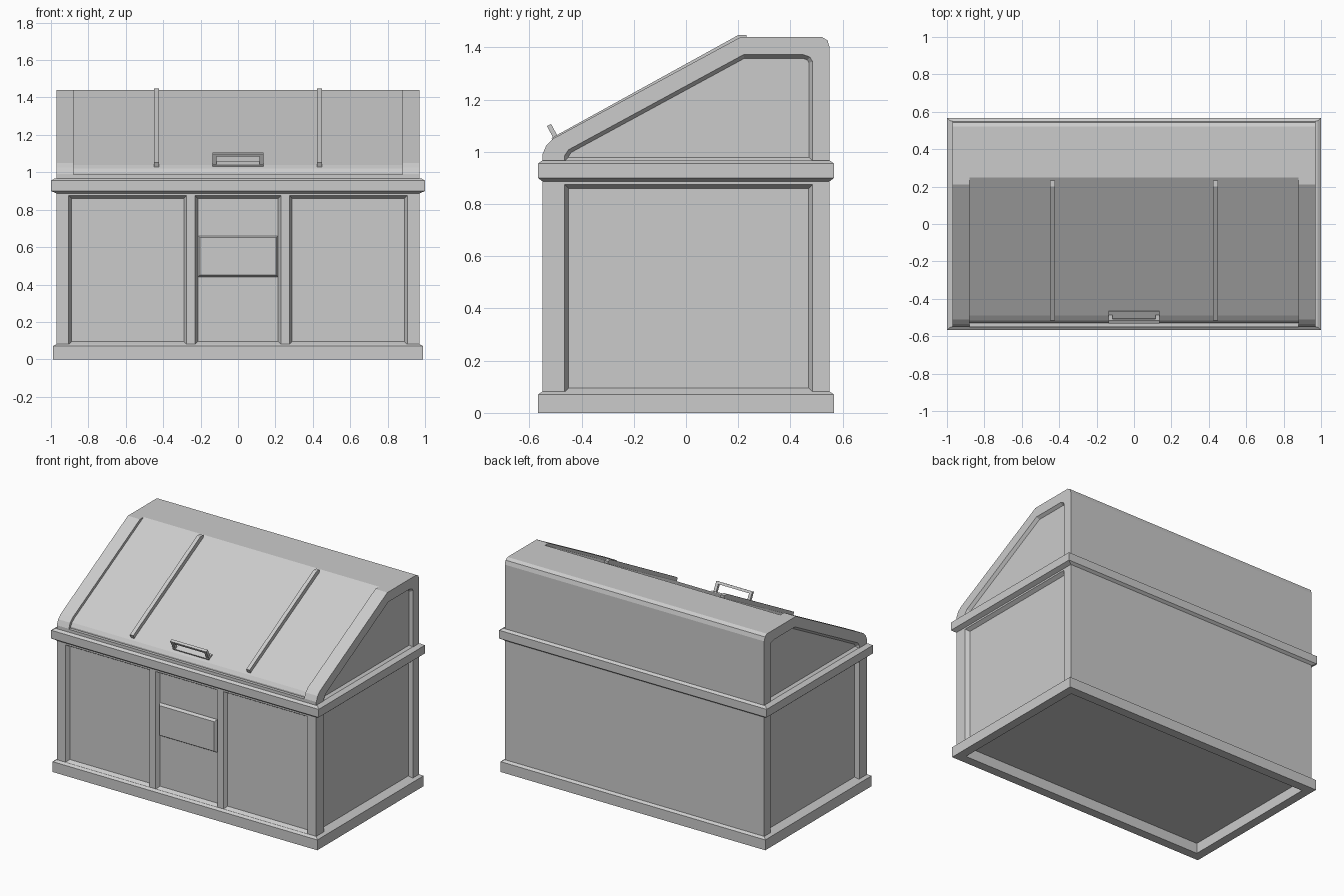
import bpy, bmesh
from mathutils import Vector

old = bpy.data.objects.get("Cube")
if old:
    bpy.data.objects.remove(old, do_unlink=True)

grey = bpy.data.materials.new("plain_grey")
grey.use_nodes = True
COLOR = (0.6, 0.6, 0.6, 1)
grey.diffuse_color = COLOR
grey.node_tree.nodes["Principled BSDF"].inputs["Base Color"].default_value = COLOR


def loft(name, rings):
    """Closed solid skinned through rings of equal point count."""
    bm = bmesh.new()
    loops = [[bm.verts.new(p) for p in ring] for ring in rings]
    n = len(loops[0])
    for a, b in zip(loops, loops[1:]):
        for i in range(n):
            j = (i + 1) % n
            bm.faces.new((a[i], a[j], b[j], b[i]))
    bm.faces.new(loops[0])
    bm.faces.new(loops[-1])
    bmesh.ops.recalc_face_normals(bm, faces=bm.faces)
    mesh = bpy.data.meshes.new(name)
    bm.to_mesh(mesh)
    bm.free()
    mesh.materials.append(grey)
    obj = bpy.data.objects.new(name, mesh)
    bpy.context.collection.objects.link(obj)
    return obj


def rect(a0, a1, b0, b1):
    return [(a0, b0), (a1, b0), (a1, b1), (a0, b1)]


def slabs(name, levels):
    """Stack of centred rectangles given as (half x, half y, z)."""
    return loft(name, [[(x, y, z) for x, y in rect(-hx, hx, -hy, hy)]
                       for hx, hy, z in levels])


def prism(name, profile, x0, x1):
    """Side profile (y, z) extruded along x."""
    return loft(name, [[(x, y, z) for y, z in profile] for x in (x0, x1)])


def inset(poly, d):
    """Shrink a convex counter-clockwise polygon by d."""
    pts = [Vector(p) for p in poly]
    out = []
    for i, p in enumerate(pts):
        u = (p - pts[i - 1]).normalized()
        v = (pts[(i + 1) % len(pts)] - p).normalized()
        n1, n2 = Vector((-u.y, u.x)), Vector((-v.y, v.x))
        out.append(p + (n1 + n2) * d / (1 + n1.dot(n2)))
    return out


def recess_cutter(poly, place, depth, bevel):
    """Bevelled pocket; place(a, b, d) maps to a point d below the surface."""
    steps = ((poly, -0.05), (poly, 0), (inset(poly, bevel), depth))
    return loft("cutter", [[place(a, b, d) for a, b in ring] for ring, d in steps])


def carve(obj, cutters):
    for c in cutters:
        c.hide_render = True
        mod = obj.modifiers.new("cut", "BOOLEAN")
        mod.operation = "DIFFERENCE"
        mod.solver = "EXACT"
        mod.object = c
    dg = bpy.context.evaluated_depsgraph_get()
    mesh = bpy.data.meshes.new_from_object(obj.evaluated_get(dg))
    obj.modifiers.clear()
    obj.data = mesh
    for c in cutters:
        bpy.data.objects.remove(c, do_unlink=True)


HX, HY = 0.97, 0.55


def on_front(a, b, d):
    return (a, -HY + d, b)


def on_side(s):
    return lambda a, b, d: (s * (HX - d), a, b)


# Plinth, hollow underneath
plinth = slabs("plinth", [(0.99, 0.567, 0), (0.99, 0.567, 0.07), (0.97, 0.55, 0.082)])
carve(plinth, [slabs("cutter", [(0.93, 0.505, -0.1), (0.93, 0.505, 0.07)])])

# Cabinet body with three front bays and a panel on each side
body = slabs("body", [(HX, HY, 0.076), (HX, HY, 0.9)])
bays = [(-0.905, -0.275), (-0.23, 0.23), (0.275, 0.905)]
cuts = [recess_cutter(rect(a, b, 0.08, 0.875), on_front, 0.025, 0.015) for a, b in bays]
cuts += [recess_cutter(rect(-0.465, 0.485, 0.08, 0.875), on_side(s), 0.025, 0.015)
         for s in (-1, 1)]
carve(body, cuts)

# Raised flap in the middle bay
loft("front_flap", [[(x, y, z) for x, z in inset(rect(-0.214, 0.214, 0.44, 0.66), d)]
                    for y, d in ((-0.515, 0), (-0.53, 0), (-0.545, 0.01))])

# Moulding between body and lid
slabs("rim_moulding", [(0.97, 0.55, 0.887), (1, 0.567, 0.9),
                       (1, 0.567, 0.955), (0.98, 0.55, 0.967)])

# Sloping lid with a sunken top panel and sunken sides
lid = prism("lid", [(-0.55, 0.96), (-0.55, 0.99), (-0.535, 1.025), (-0.51, 1.05),
                    (0.21, 1.44), (0.52, 1.44), (0.542, 1.427), (0.55, 1.4),
                    (0.55, 0.96)], -HX, HX)
top_cut = prism("cutter", [(-0.53, 0.987), (-0.53, 0.997), (-0.515, 1.02),
                           (-0.49, 1.039), (0.27, 1.451), (0.27, 1.6),
                           (-0.7, 1.6), (-0.7, 0.987)], -0.88, 0.88)
side_shape = [(-0.465, 0.965), (0.485, 0.965), (0.485, 1.345), (0.475, 1.363),
              (0.45, 1.372), (0.22, 1.372), (-0.45, 1.008), (-0.465, 0.985)]
carve(lid, [top_cut] + [recess_cutter(side_shape, on_side(s), 0.02, 0.014)
                        for s in (-1, 1)])

# Raised battens running up the slope
batten = [(-0.5, 1.02), (-0.515, 1.053), (0.2, 1.447), (0.232, 1.447), (0.232, 1.41)]
for side, x in (("right", -0.435), ("left", 0.435)):
    prism(side + "_batten", batten, x - 0.013, x + 0.013)

# Handle standing square to the slope
foot = Vector((-0.49, 1.036))
along = Vector((0.88, 0.475))
out = Vector((-0.475, 0.88))


def handle_part(name, a0, a1, h0, h1, x0, x1):
    prism(name, [foot + along * a + out * h for a, h in rect(a0, a1, h0, h1)], x0, x1)


handle_part("handle_base", -0.012, 0.03, -0.005, 0.01, -0.135, 0.135)
handle_part("handle_grip", -0.008, 0.01, 0.058, 0.075, -0.135, 0.135)
for side, x in (("right", -0.125), ("left", 0.125)):
    handle_part(side + "_handle_leg", -0.008, 0.01, 0, 0.06, x - 0.01, x + 0.01)
